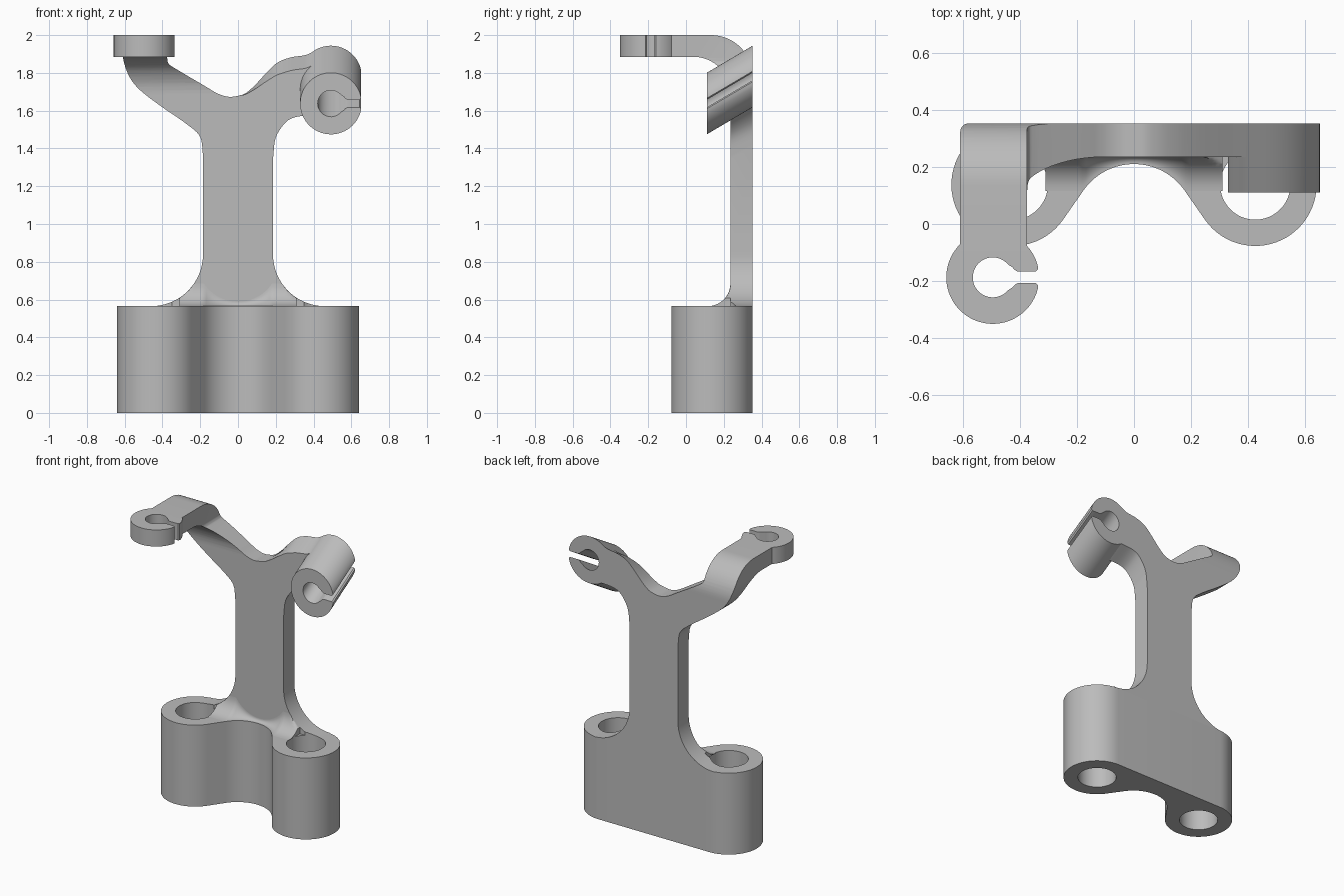
import bpy, bmesh
from math import sin, cos, asin, sqrt, radians, pi
from mathutils import Vector

if "Cube" in bpy.data.objects:
    bpy.data.objects.remove(bpy.data.objects["Cube"])

BACK, FRONT, BASE_TOP = 0.353, 0.235, 0.565
SHEAR = 0.59

grey = bpy.data.materials.new("plain grey")
grey.use_nodes = True
grey.diffuse_color = (0.5, 0.5, 0.5, 1)
grey.node_tree.nodes["Principled BSDF"].inputs["Base Color"].default_value = (0.5, 0.5, 0.5, 1)


def arc(cx, cy, r, a0, a1, n=16):
    """Points on an arc, angles in degrees."""
    angles = [radians(a0 + (a1 - a0) * i / n) for i in range(n + 1)]
    return [(cx + r * cos(a), cy + r * sin(a)) for a in angles]


def spline(points, n=5):
    """Smooth curve through a few points."""
    p = [Vector(q) for q in points]
    p = [2 * p[0] - p[1]] + p + [2 * p[-1] - p[-2]]
    out = []
    for a, b, c, d in zip(p, p[1:], p[2:], p[3:]):
        for i in range(n):
            t = i / n
            out.append(tuple(0.5 * (2 * b + (c - a) * t + (2 * a - 5 * b + 4 * c - d) * t * t
                                    + (3 * b - a - 3 * c + d) * t ** 3)))
    return out + [tuple(points[-1])]


def loft(name, rings):
    """Solid through matching rings of points, with closed ends."""
    bm = bmesh.new()
    loops = [[bm.verts.new(co) for co in ring] for ring in rings]
    n = len(loops[0])
    for a, b in zip(loops, loops[1:]):
        for i in range(n):
            j = (i + 1) % n
            bm.faces.new((a[i], a[j], b[j], b[i]))
    bm.faces.new(loops[0])
    bm.faces.new(loops[-1])
    bmesh.ops.remove_doubles(bm, verts=bm.verts, dist=1e-5)
    bmesh.ops.recalc_face_normals(bm, faces=bm.faces)
    mesh = bpy.data.meshes.new(name)
    bm.to_mesh(mesh)
    bm.free()
    mesh.materials.append(grey)
    obj = bpy.data.objects.new(name, mesh)
    bpy.context.collection.objects.link(obj)
    return obj


def boolean(obj, cutter, operation):
    mod = obj.modifiers.new("cut", 'BOOLEAN')
    mod.object, mod.operation, mod.solver = cutter, operation, 'EXACT'
    graph = bpy.context.evaluated_depsgraph_get()
    mesh = bpy.data.meshes.new_from_object(obj.evaluated_get(graph))
    obj.modifiers.clear()
    obj.data = mesh


def smoothstep(t):
    t = max(0, min(1, t))
    return t * t * (3 - 2 * t)


def clip_profile(r_out=0.163, r_in=0.07, gap=0.02):
    """C-shaped ring with a rounded mouth towards +x."""
    a_out = asin((gap + 0.022) / r_out) * 180 / pi
    lip = [(r_out - 0.004, gap + 0.008), (r_out - 0.012, gap),
           (0.088, gap), (0.077, gap + 0.006), (0.068, gap + 0.016)]
    a_in = 40
    outer = arc(0, 0, r_out, a_out, 360 - a_out, 56)
    inner = arc(0, 0, r_in, 360 - a_in, a_in, 36)
    return outer + [(x, -y) for x, y in lip] + inner + lip[::-1]


# Base block: two bosses joined by a web with a scooped front
RX, RY, RR = 0.425, 0.138, 0.215
VR, VY, TAN = 0.216, -0.006, 35
half = arc(RX, RY, RR, 90, -180 + TAN, 44)
left_half = [(-x, y) for x, y in half[::-1]]
outline = half + arc(0, VY, VR, TAN, 180 - TAN, 28) + left_half
base = loft("base_block", [[(x, y, z) for x, y in outline] for z in (0, BASE_TOP)])

# Column, shared lower flare on each side
FX, FZ, FR = 0.46, 0.84, 0.275
flare = arc(FX, FZ, FR, 270, 180, 20)

# Right-hand half of column with the arm that slopes with the tube
under = spline([(0.185, 1.4), (0.2, 1.52), (0.25, 1.605), (0.31, 1.637), (0.41, 1.645)])
over = spline([(0.41, 1.92), (0.36, 1.895), (0.28, 1.882), (0.21, 1.855), (0.15, 1.80),
               (0.09, 1.735), (0.04, 1.692), (0, 1.678)])
profile = [(0, BASE_TOP)] + flare + under + over


def sloped(x, z, y):
    weight = smoothstep(x / 0.25) if z > 1 else 0
    return (x, y, z + SHEAR * (y - BACK) * weight)


left_arm = loft("column_and_left_arm", [[sloped(x, z, y) for x, z in profile] for y in (FRONT, BACK)])

# Other half: front outline intersected with a bent side profile
under = spline([(-0.185, 1.36), (-0.2, 1.46), (-0.265, 1.524), (-0.41, 1.625), (-0.52, 1.71),
                (-0.575, 1.78), (-0.605, 1.86), (-0.61, 1.92)])
over = spline([(-0.375, 1.88), (-0.37, 1.853), (-0.34, 1.828), (-0.175, 1.73), (-0.12, 1.697),
               (-0.08, 1.68), (-0.04, 1.673), (0, 1.678)])
profile = ([(0, BASE_TOP)] + [(-x, z) for x, z in flare] + under
           + [(-0.61, 2.1), (-0.375, 2.1)] + over)
right_arm = loft("column_and_right_arm", [[(x, y, z) for x, z in profile] for y in (-0.3, 0.5)])
bend = ([(BACK, 0.5)] + arc(0.133, 1.78, 0.22, 0, 90) + [(-0.1, 2), (-0.1, 1.885)]
        + arc(0.04, 1.69, 0.195, 90, 0) + [(FRONT, 0.5)])
bender = loft("bend_helper", [[(x, y, z) for y, z in bend] for x in (-0.8, 0.1)])
boolean(right_arm, bender, 'INTERSECT')
bpy.data.objects.remove(bender)

# Blend between column front and base top, following the scooped web
rings = []
for i in range(49):
    x = -0.31 + 0.62 * i / 48
    ax = abs(x)
    edge = VY + sqrt(VR ** 2 - ax ** 2) if ax < 0.177 else 0.118 - 1.43 * (ax - 0.177)
    y0 = max(0.115, edge + 0.002)
    r = FRONT - y0
    limit = FZ - sqrt(FR ** 2 - (FX - ax) ** 2) if ax > 0.186 else 1
    ring = [(x, y, min(z, limit)) for y, z in arc(y0, BASE_TOP + r, r, -90, 0, 10)]
    rings.append(ring + [(x, FRONT + 0.01, ring[-1][2]), (x, FRONT + 0.01, BASE_TOP)])
blend = loft("column_blend", rings)

# Bolt holes through the bosses, notching the flares
for side in (-1, 1):
    circle = arc(side * RX, RY, 0.123, 0, 352.5, 47)
    drill = loft("drill_helper", [[(x, y, z) for x, y in circle] for z in (-0.1, 0.8)])
    for part in (base, right_arm if side < 0 else left_arm):
        boolean(part, drill, 'DIFFERENCE')
    bpy.data.objects.remove(drill)

# Split clips: a sloping tube and a flat ring
c_shape = clip_profile()
tube = loft("sloping_clip_tube", [[(0.492 + u, y, 1.781 + v + SHEAR * (y - BACK)) for u, v in c_shape]
                                  for y in (0.11, BACK)])
ring_clip = loft("flat_clip_ring", [[(-0.495 + u, -0.187 + v, z) for u, v in c_shape]
                                    for z in (1.885, 2)])

# Smooth shading with crisp edges
bpy.ops.object.select_all(action='DESELECT')
for part in (base, left_arm, right_arm, blend, tube, ring_clip):
    part.select_set(True)
    bpy.context.view_layer.objects.active = part
bpy.ops.object.shade_smooth_by_angle(angle=radians(35))
